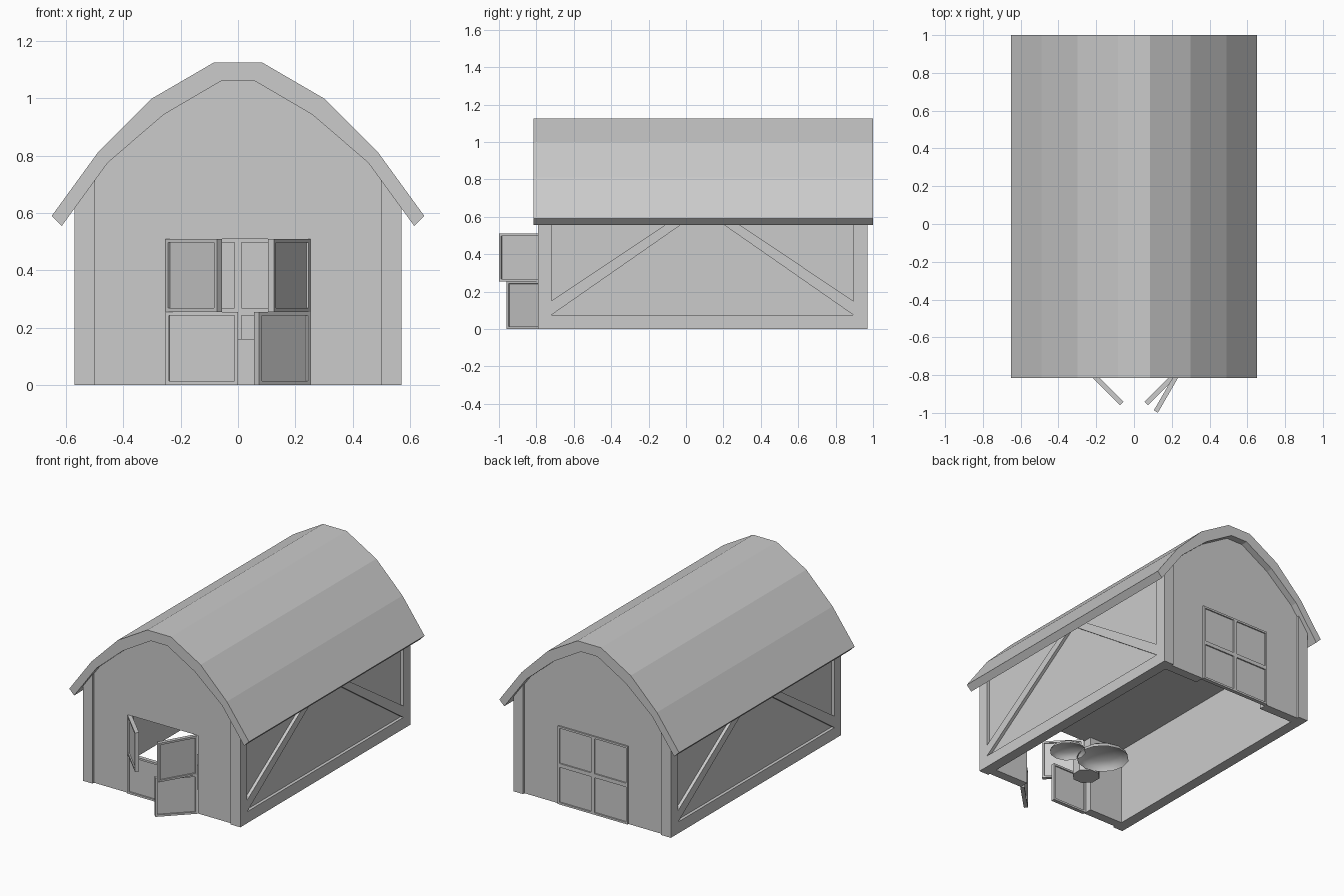
import bpy, bmesh
from math import radians, pi
from mathutils import Matrix, Vector

if "Cube" in bpy.data.objects:
    bpy.data.objects.remove(bpy.data.objects["Cube"])


def finish(bm, name):
    bmesh.ops.recalc_face_normals(bm, faces=bm.faces)
    me = bpy.data.meshes.new(name)
    bm.to_mesh(me)
    bm.free()
    ob = bpy.data.objects.new(name, me)
    bpy.context.collection.objects.link(ob)
    return ob


def prism(name, pts, axis, a, b):
    """Extrude a 2D outline (x,z along y, or y,z along x) from a to b."""
    bm = bmesh.new()
    if axis == 'y':
        vs = [bm.verts.new((p, a, q)) for p, q in pts]
        d = Vector((0, b - a, 0))
    else:
        vs = [bm.verts.new((a, p, q)) for p, q in pts]
        d = Vector((b - a, 0, 0))
    f = bm.faces.new(vs)
    r = bmesh.ops.extrude_face_region(bm, geom=[f])
    bmesh.ops.translate(bm, vec=d, verts=[v for v in r['geom'] if isinstance(v, bmesh.types.BMVert)])
    return finish(bm, name)


def rect(a0, a1, b0, b1):
    return [(a0, b0), (a1, b0), (a1, b1), (a0, b1)]


def mirrored(half):
    """Full outline from right eave over the ridge to the left eave."""
    return half + [(-x, z) for x, z in reversed(half)]


# Curved faceted roof shell
outer = [(.65, .59), (.49, .81), (.30, 1.0), (.085, 1.125)]
inner = [(.615, .555), (.455, .775), (.26, .943), (.06, 1.06)]
prism("roof", mirrored(outer) + mirrored(inner)[::-1], 'y', -.815, 1.0)

# Gable walls with a doorway notch
W, H = .253, .51
gable = [(W, 0), (.55, 0), (.55, .655)] + [(x, z + .01) for x, z in inner[1:]]
gable = mirrored(gable) + [(-W, H), (W, H)]
prism("front_wall", gable, 'y', -.775, -.715)
prism("back_wall", gable, 'y', .895, .955)

# Loft floor
prism("loft_floor", rect(-.51, .51, H, H + .03), 'y', -.72, .90)

# Side walls: posts, sill, recessed panel and diagonal braces
for s, side in ((1, "right"), (-1, "left")):
    for y0, y1, end in ((-.79, -.72, "front"), (.895, .97, "back")):
        post = [(s * .5, 0), (s * .57, 0), (s * .57, .63), (s * .5, .73)]
        prism(f"{side}_{end}_post", post, 'y', y0, y1)
    prism(f"{side}_sill", rect(-.73, .90, 0, .075), 'x', s * .50, s * .57)
    prism(f"{side}_panel", rect(-.73, .90, .07, .66), 'x', s * .50, s * .55)
    for d, y, end in ((1, -.72, "front"), (-1, .895, "back")):
        brace = [(y, .075), (y + d * .79, .625), (y + d * .71, .625), (y, .15)]
        prism(f"{side}_{end}_brace", brace, 'x', s * .54, s * .57)


# Half-height door leaf with recessed panels on both faces
def leaf(name, side, z, y, angle, back=False):
    w, h, t = W, H / 2, .025
    bm = bmesh.new()
    bmesh.ops.create_cube(bm, size=1, matrix=Matrix.Translation((w / 2, t / 2, h / 2)) @ Matrix.Diagonal((w, t, h, 1)))
    bm.normal_update()
    faces = [f for f in bm.faces if abs(f.normal.y) > .9]
    bmesh.ops.inset_individual(bm, faces=faces, thickness=.018)
    bmesh.ops.inset_individual(bm, faces=faces, thickness=.0005, depth=-.008)
    bmesh.ops.scale(bm, vec=(-side, -1 if back else 1, 1), verts=bm.verts)
    ob = finish(bm, name)
    ob.location = (side * W, y, z)
    ob.rotation_euler.z = side * radians(angle)


leaf("front_door_lower_left", -1, 0, -.785, 0)
leaf("front_door_upper_left", -1, H / 2, -.78, 45)
leaf("front_door_lower_right", 1, 0, -.78, 45)
leaf("front_door_upper_right", 1, H / 2, -.78, 60)
for s, side in ((1, "right"), (-1, "left")):
    for i, lvl in enumerate(("lower", "upper")):
        leaf(f"back_door_{lvl}_{side}", s, i * H / 2, .965, 0, True)


# Low hay heaps, open underneath: flattened half spheres
def heap(name, x, y, r, h):
    bm = bmesh.new()
    bmesh.ops.create_uvsphere(bm, u_segments=12, v_segments=8, radius=1)
    bmesh.ops.delete(bm, geom=[v for v in bm.verts if v.co.z < -.01], context='VERTS')
    bmesh.ops.transform(bm, matrix=Matrix.Translation((x, y, 0)) @ Matrix.Diagonal((r, r, h, 1)), verts=bm.verts)
    for f in bm.faces:
        f.smooth = True
    finish(bm, name)


heap("large_hay_heap", .09, -.19, .16, .07)
heap("small_hay_heap", .31, -.26, .11, .05)

# Small tub
bm = bmesh.new()
bmesh.ops.create_cone(bm, cap_ends=True, segments=8, radius1=.085, radius2=.085, depth=.16,
                      matrix=Matrix.Translation((.03, -.42, .08)) @ Matrix.Rotation(pi / 8, 4, 'Z'))
finish(bm, "tub")
